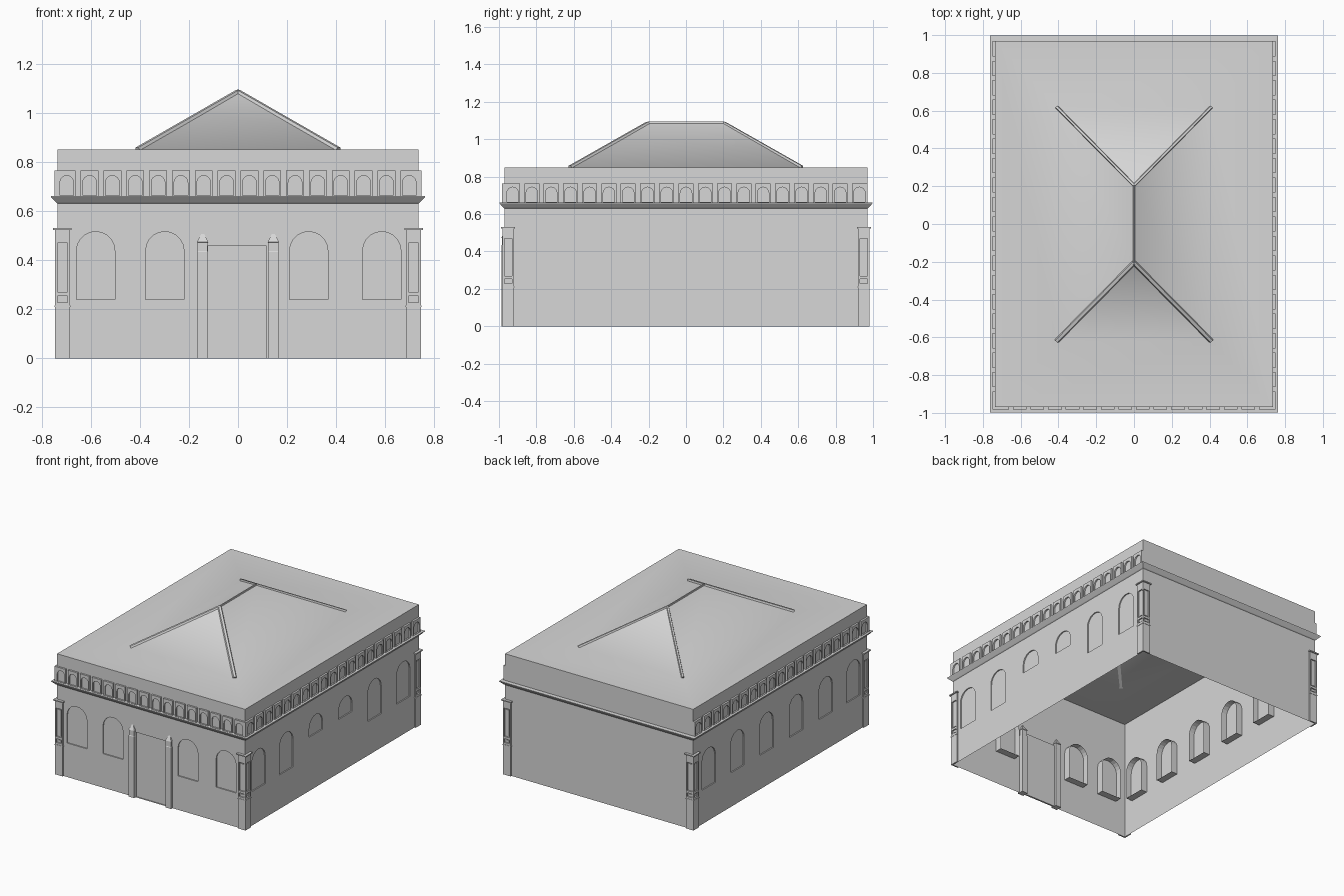
import bpy, bmesh, math
from mathutils import Vector

if "Cube" in bpy.data.objects:
    bpy.data.objects.remove(bpy.data.objects["Cube"])

HX, HY, TOP = 0.735, 0.97, 0.85      # half width, half depth, parapet height

STONE = bpy.data.materials.new("grey_stone")
STONE.diffuse_color = (0.68, 0.68, 0.68, 1)
STONE.use_nodes = True
STONE.node_tree.nodes["Principled BSDF"].inputs["Base Color"].default_value = STONE.diffuse_color

NORMAL = {"front": Vector((0, -1, 0)), "back": Vector((0, 1, 0)),
          "right": Vector((1, 0, 0)), "left": Vector((-1, 0, 0))}


def place(side, u, z, d):
    """Point on a wall: u along it, z up, d outward."""
    if side in ("front", "back"):
        return Vector((u, NORMAL[side].y * (HY + d), z))
    return Vector((NORMAL[side].x * (HX + d), u, z))


def finish(name, bm):
    me = bpy.data.meshes.new(name)
    bm.to_mesh(me)
    bm.free()
    me.materials.append(STONE)
    ob = bpy.data.objects.new(name, me)
    bpy.context.collection.objects.link(ob)
    return ob


def rect(u0, u1, z0, z1):
    return [(u0, z0), (u1, z0), (u1, z1), (u0, z1)]


def arch(u, w, z0, z1, n=10):
    r = w / 2
    return [(u - r, z0), (u + r, z0)] + [
        (u + r * math.cos(math.pi * i / n), z1 - r + r * math.sin(math.pi * i / n))
        for i in range(n + 1)]


def ring(bm, side, pts, d):
    return [bm.verts.new(place(side, u, z, d)) for u, z in pts]


def bridge(bm, a, b):
    for i in range(len(a)):
        j = (i + 1) % len(a)
        bm.faces.new((a[i], a[j], b[j], b[i]))


def sheet(bm, side, outer, holes, d, tube=0, pane=0, skirt=None):
    """Flat face with holes; each hole gets a reveal and a recessed pane."""
    loops = [ring(bm, side, p, d) for p in [outer] + holes]
    edges = [bm.edges.new((l[i], l[(i + 1) % len(l)])) for l in loops for i in range(len(l))]
    if holes:
        res = bmesh.ops.triangle_fill(bm, edges=edges, use_beauty=True, normal=NORMAL[side])
        faces = [f for f in res["geom"] if isinstance(f, bmesh.types.BMFace)]
    else:
        faces = [bm.faces.new(loops[0])]
    for l, p in zip(loops[1:], holes):
        bridge(bm, l, ring(bm, side, p, tube))
        faces.append(bm.faces.new(ring(bm, side, p, pane)))
    if skirt is not None:
        bridge(bm, loops[0], ring(bm, side, outer, skirt))
    for f in faces:
        f.normal_update()
        if f.normal.dot(NORMAL[side]) < 0:
            f.normal_flip()


def loft(bm, loops):
    rings = [[bm.verts.new(p) for p in l] for l in loops]
    for a, b in zip(rings, rings[1:]):
        bridge(bm, a, b)
    bm.faces.new(rings[0][::-1])
    bm.faces.new(rings[-1])


def box_loop(x0, x1, y0, y1, z):
    return [(x0, y0, z), (x1, y0, z), (x1, y1, z), (x0, y1, z)]


# Walls with arched windows; the front one has a door notch
front_holes = [arch(u, 0.156, 0.24, 0.516) for u in (-0.58, -0.298, 0.288, 0.586)]
door = [(-0.122, 0), (-0.122, 0.46), (0.115, 0.46), (0.115, 0)]
ys = (-0.82, -0.51, -0.18, 0.15, 0.475, 0.795)
bm = bmesh.new()
sheet(bm, "front", [(-HX, 0)] + door + [(HX, 0), (HX, TOP), (-HX, TOP)],
      front_holes, 0, -0.05, -0.008)
finish("front_wall", bm)
for side in ("left", "right"):
    bm = bmesh.new()
    holes = [arch(y, 0.15, 0.38 if side == "right" and abs(y) < 0.3 else 0.24, 0.513) for y in ys]
    sheet(bm, side, rect(-HY, HY, 0, TOP), holes, 0, -0.05, -0.008)
    finish(side + "_wall", bm)
bm = bmesh.new()
sheet(bm, "back", rect(-HX, HX, 0, TOP), [], 0)
finish("back_wall", bm)

# Recessed door
bm = bmesh.new()
sheet(bm, "front", door, [], -0.012, skirt=0)
finish("door", bm)

# Pointed posts beside the door
for s, name in ((-1, "left"), (1, "right")):
    bm = bmesh.new()
    cx, cy = s * 0.144, -HY + 0.006
    prof = [(0.022, 0), (0.022, 0.432), (0.02, 0.436), (0.02, 0.472),
            (0.023, 0.474), (0.001, 0.516)]
    loft(bm, [box_loop(cx - r, cx + r, cy - r, cy + r, z) for r, z in prof])
    bmesh.ops.recalc_face_normals(bm, faces=bm.faces)
    finish(name + "_door_post", bm)

# Corner pilasters with sunken panels and caps
for sx in (-1, 1):
    for sy in (-1, 1):
        bm = bmesh.new()
        for side, s, h in (("front" if sy < 0 else "back", sx, HX),
                           ("right" if sx > 0 else "left", sy, HY)):
            def span(a, b, z0, z1):
                u = sorted((s * (h + a), s * (h + b)))
                return rect(u[0], u[1], z0, z1)
            sheet(bm, side, span(-0.05, 0.01, 0, 0.525),
                  [span(-0.041, 0.0, 0.27, 0.47), span(-0.041, 0.0, 0.228, 0.254)],
                  0.01, 0.001, 0.001, skirt=0)
            # raised centre of each panel
            sheet(bm, side, span(-0.034, -0.007, 0.278, 0.462), [], 0.005, skirt=0.001)
            sheet(bm, side, span(-0.034, -0.007, 0.234, 0.248), [], 0.005, skirt=0.001)
            # cap and lower trim
            sheet(bm, side, span(-0.057, 0.018, 0.522, 0.53), [], 0.018, skirt=0)
            sheet(bm, side, span(-0.052, 0.012, 0.208, 0.214), [], 0.012, skirt=0)
        finish("corner_pilaster", bm)

# Flared cornice around all sides
bm = bmesh.new()
prof = [(0, 0.63), (0.006, 0.634), (0.027, 0.657), (0.028, 0.661), (0, 0.662)]
rings = [[bm.verts.new(p) for p in box_loop(-HX - d, HX + d, -HY - d, HY + d, z)] for d, z in prof]
for a, b in zip(rings, rings[1:]):
    bridge(bm, a, b)
finish("cornice", bm)

# Frieze of small arched niches on front and sides
for side, count, pitch, half in (("front", 16, 0.093, HX), ("left", 19, 0.103, HY),
                                 ("right", 19, 0.103, HY)):
    bm = bmesh.new()
    w = pitch * 0.39
    for i in range(count):
        u = (i - (count - 1) / 2) * pitch
        a = -half - 0.013 if i == 0 else u - w
        b = half + (0.013 if side == "front" else 0) if i == count - 1 else u + w
        sheet(bm, side, rect(a, b, 0.66, 0.764), [arch(u, pitch * 0.6, 0.664, 0.744, 8)],
              0.013, 0.003, 0.003, skirt=0)
    finish(side + "_frieze", bm)

# Flat roof sheet rising into a hipped centre
RX, RY, RR, RZ = 0.41, 0.62, 0.205, 1.088
bm = bmesh.new()
outer = [bm.verts.new(p) for p in box_loop(-HX, HX, -HY, HY, TOP)]
base = [bm.verts.new(p) for p in box_loop(-RX, RX, -RY, RY, TOP)]
bridge(bm, outer, base)
r0, r1 = bm.verts.new((0, -RR, RZ)), bm.verts.new((0, RR, RZ))
for f in ((base[0], base[1], r0), (base[1], base[2], r1, r0),
          (base[2], base[3], r1), (base[3], base[0], r0, r1)):
    bm.faces.new(f)
roof = finish("roof", bm)
bpy.context.view_layer.objects.active = roof
roof.select_set(True)
bpy.ops.object.shade_smooth_by_angle(angle=math.radians(34))

# Slim ridge and hip bars
bm = bmesh.new()


def bar(p, q, r):
    p, q = Vector(p), Vector(q)
    t = (q - p).normalized()
    s = t.cross(Vector((0, 0, 1))).normalized() * r
    n = s.cross(t).normalized() * 0.006
    loft(bm, [[e + s - n, e + s * 0.6 + n, e - s * 0.6 + n, e - s - n] for e in (p, q)])


bar((0, -RR, RZ), (0, RR, RZ), 0.006)
for sx in (-1, 1):
    for sy in (-1, 1):
        bar((0, sy * RR, RZ), (sx * RX, sy * RY, TOP + 0.003), 0.013 if sy < 0 else 0.009)
bmesh.ops.recalc_face_normals(bm, faces=bm.faces)
finish("roof_ridge_bars", bm)
